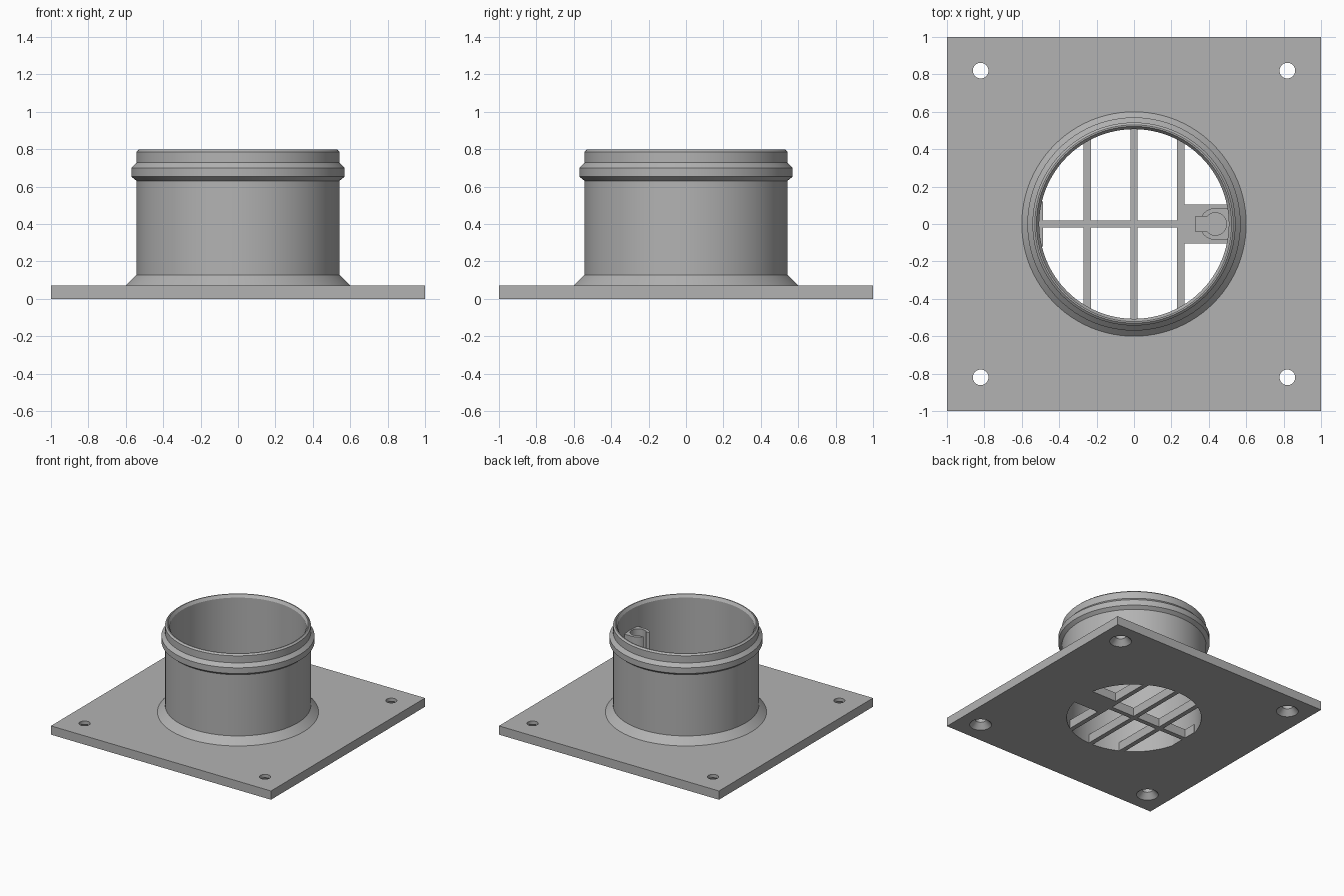
import bpy, bmesh, math

cube = bpy.data.objects.get("Cube")
if cube:
    bpy.data.objects.remove(cube, do_unlink=True)

grey = bpy.data.materials.new("plain_grey")
grey.use_nodes = True
COLOUR = (0.45, 0.45, 0.45, 1)
grey.diffuse_color = COLOUR
grey.node_tree.nodes["Principled BSDF"].inputs["Base Color"].default_value = COLOUR

PLATE_H = 0.072   # plate and grille thickness
BORE = 0.507      # inner radius of the pipe


def make(name, bm):
    bmesh.ops.recalc_face_normals(bm, faces=bm.faces)
    mesh = bpy.data.meshes.new(name)
    bm.to_mesh(mesh)
    bm.free()
    mesh.materials.append(grey)
    obj = bpy.data.objects.new(name, mesh)
    bpy.context.collection.objects.link(obj)
    return obj


def prism(name, outline, z0, z1):
    """Extrude a flat outline upwards."""
    bm = bmesh.new()
    face = bm.faces.new([bm.verts.new((x, y, z0)) for x, y in outline])
    new = bmesh.ops.extrude_face_region(bm, geom=[face])["geom"]
    verts = [v for v in new if isinstance(v, bmesh.types.BMVert)]
    bmesh.ops.translate(bm, verts=verts, vec=(0, 0, z1 - z0))
    return make(name, bm)


def box(name, x0, x1, y0, y1, z0, z1):
    return prism(name, [(x0, y0), (x1, y0), (x1, y1), (x0, y1)], z0, z1)


def lathe(name, profile, centre=(0, 0), steps=96, capped=False):
    """Spin a radius/height profile round a vertical axis."""
    bm = bmesh.new()
    rings = []
    for r, z in profile:
        rings.append([bm.verts.new((centre[0] + r * math.cos(i * math.tau / steps),
                                    centre[1] + r * math.sin(i * math.tau / steps), z))
                      for i in range(steps)])
    for a, b in zip(rings, rings[1:]):
        for i in range(steps):
            j = (i + 1) % steps
            bm.faces.new((a[i], a[j], b[j], b[i]))
    if capped:
        bm.faces.new(rings[0])
        bm.faces.new(rings[-1])
    return make(name, bm)


def cut(obj, cutters):
    for c in cutters:
        mod = obj.modifiers.new("cut", 'BOOLEAN')
        mod.operation = 'DIFFERENCE'
        mod.solver = 'EXACT'
        mod.object = c
    bpy.context.view_layer.objects.active = obj
    for mod in list(obj.modifiers):
        bpy.ops.object.modifier_apply(modifier=mod.name)
    for c in cutters:
        bpy.data.objects.remove(c, do_unlink=True)


def smooth(obj):
    bpy.ops.object.select_all(action='DESELECT')
    obj.select_set(True)
    bpy.context.view_layer.objects.active = obj
    bpy.ops.object.shade_smooth_by_angle(angle=math.radians(20))


# Square base plate with the main bore and four holes countersunk from below
plate = box("base_plate", -1, 1, -1, 1, 0, PLATE_H)
cutters = [lathe("bore_cutter", [(BORE, -0.1), (BORE, 0.2)], capped=True)]
for sx in (-1, 1):
    for sy in (-1, 1):
        cutters.append(lathe("screw_cutter",
                             [(0.083, -0.01), (0.083, 0), (0.042, 0.045), (0.042, 0.2)],
                             (0.82 * sx, 0.82 * sy), 32, True))
cut(plate, cutters)
smooth(plate)

# Pipe with flared foot, raised collar and chamfered rim
pipe = lathe("pipe", [(0.6, PLATE_H), (0.543, 0.128), (0.543, 0.631), (0.57, 0.653),
                      (0.57, 0.70), (0.543, 0.728), (0.543, 0.786), (0.53, 0.798),
                      (0.522, 0.798), (BORE, 0.775), (BORE, PLATE_H)])
smooth(pipe)

# Grille bars across the bore
for name, x in (("left_bar", 0.25), ("middle_bar", 0), ("right_bar", -0.25)):
    reach = math.sqrt(0.52 ** 2 - x ** 2)
    box(name, x - 0.019, x + 0.019, -reach, reach, 0, PLATE_H)
box("cross_bar", -0.515, 0.24, -0.019, 0.019, 0, PLATE_H)
box("wall_pad", -0.515, -0.487, -0.12, 0.12, 0, PLATE_H)


def keyhole(z0, z1, front):
    return [lathe("bore", [(0.06, z0), (0.06, z1)], (0.435, 0), 40, True),
            box("slot", front, 0.42, -0.04, 0.04, z0, z1)]


# Floor pad with a shallow keyhole recess
pad = box("holder_floor", 0.26, 0.515, -0.105, 0.105, 0, PLATE_H)
cut(pad, keyhole(0.03, 0.2, 0.33))

# Upright clip holder: rounded front, round bore, slot open to the middle
arc = [(0.435 - 0.085 * math.sin(a), 0.085 * math.cos(a))
       for a in (i * math.pi / 24 for i in range(25))]
holder = prism("clip_holder", [(0.515, 0.085)] + arc + [(0.515, -0.085)], PLATE_H, 0.61)
cut(holder, keyhole(0, 0.8, 0.3))
smooth(holder)
